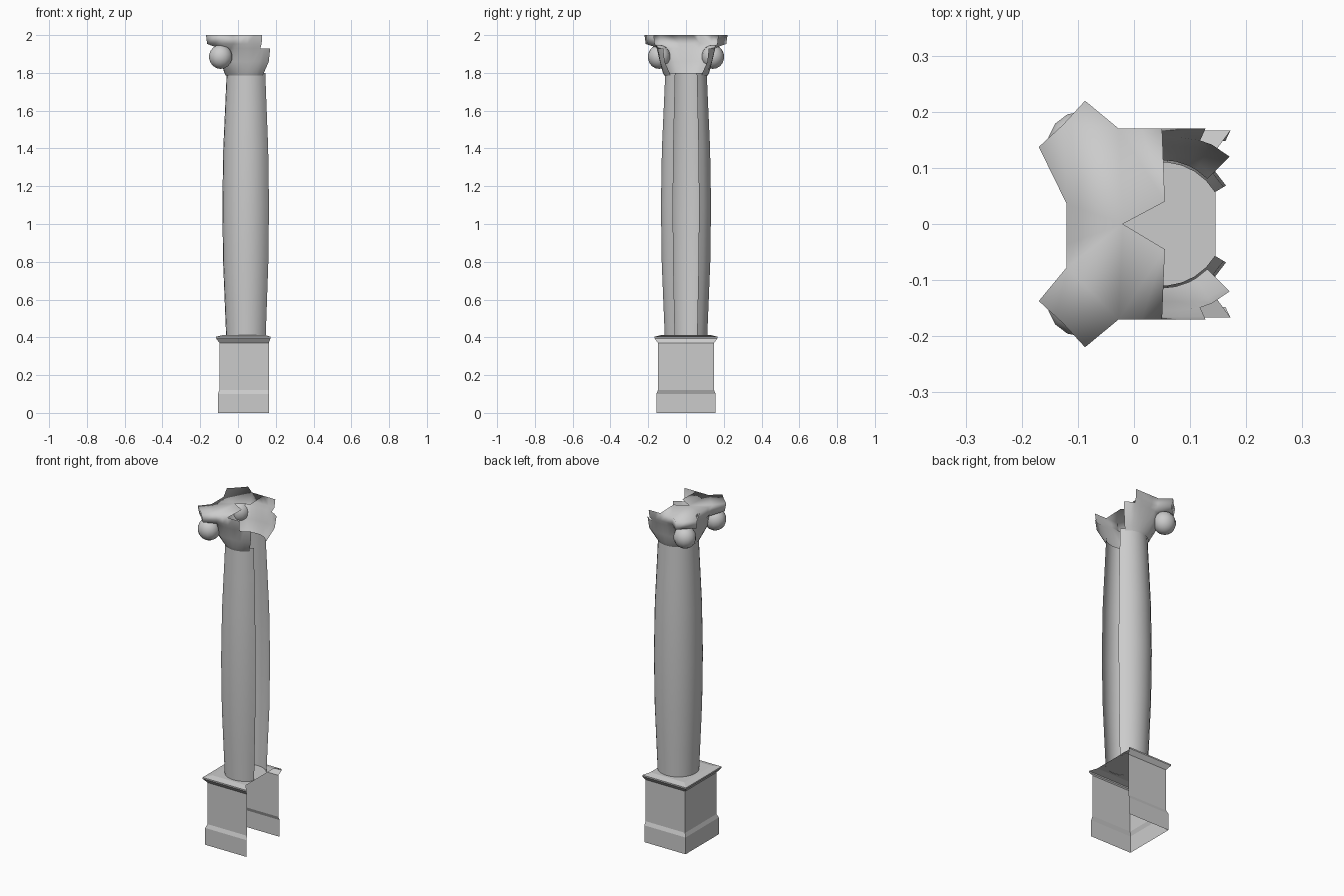
import bpy, bmesh, math

if "Cube" in bpy.data.objects:
    bpy.data.objects.remove(bpy.data.objects["Cube"])

AXIS = 0.05  # x of the column's centre line

stone = bpy.data.materials.new("grey stone")
stone.use_nodes = True
colour = (0.6, 0.6, 0.6, 1)
stone.diffuse_color = colour
stone.node_tree.nodes["Principled BSDF"].inputs["Base Color"].default_value = colour


def finish(bm, name, angle=None):
    """Turn a bmesh into an object, smooth below the given angle."""
    mesh = bpy.data.meshes.new(name)
    bm.to_mesh(mesh)
    bm.free()
    mesh.materials.append(stone)
    obj = bpy.data.objects.new(name, mesh)
    bpy.context.collection.objects.link(obj)
    if angle:
        bpy.ops.object.select_all(action='DESELECT')
        bpy.context.view_layer.objects.active = obj
        obj.select_set(True)
        bpy.ops.object.shade_smooth_by_angle(angle=math.radians(angle))
    return obj


def polar(r, degrees, z):
    a = math.radians(degrees)
    return (AXIS + r * math.cos(a), r * math.sin(a), z)


def loft(bm, rows, keep=lambda row, col: True):
    """Bridge neighbouring rows of points with quads."""
    grid = [[bm.verts.new(p) for p in row] for row in rows]
    for i in range(len(grid) - 1):
        for j in range(len(grid[0]) - 1):
            if keep(i, j):
                bm.faces.new((grid[i][j], grid[i][j + 1],
                              grid[i + 1][j + 1], grid[i + 1][j]))
    return grid


# Pedestal: moulded walls on three sides, open on +x, with a top plate
profile = [(0.157, 0, 0.165), (0.157, 0.1, 0.165), (0.148, 0.122, 0.163),
           (0.148, 0.37, 0.163), (0.167, 0.395, 0.172), (0.167, 0.403, 0.172),
           (0.13, 0.412, 0.145)]
bm = bmesh.new()
rows = [[(end, h, z), (AXIS - h, h, z), (AXIS - h, -h, z), (end, -h, z)]
        for h, z, end in profile]
walls = loft(bm, rows)
bm.faces.new(walls[-1])
finish(bm, "pedestal")

# Shaft: swelling tube with a missing strip on +x
GAP, SIDES = 31, 22
swell = [(0.41, 0.113), (0.58, 0.12), (0.8, 0.129), (1.1, 0.133),
         (1.4, 0.128), (1.62, 0.118), (1.8, 0.11)]
bm = bmesh.new()
loft(bm, [[polar(r, GAP + (360 - 2 * GAP) * k / SIDES, z)
           for k in range(SIDES + 1)] for z, r in swell])
finish(bm, "shaft", 40)

# Capital: round bell growing into a slab with four blunt corner horns
quarter = [(0, 0.17), (12, 0.174), (24.5, 0.187), (32, 0.259), (45, 0.25),
           (58, 0.259), (65.5, 0.187), (78, 0.174)]
horned = [(a + 90 * q, r) for q in range(4) for a, r in quarter]
horned.append((360, quarter[0][1]))


def bell_ring(z, side, corner):
    return [polar(side + (corner - side) * math.sin(math.radians(2 * a)) ** 2, a, z)
            for a, r in horned]


rings = [bell_ring(1.785, 0.114, 0.114), bell_ring(1.805, 0.124, 0.126),
         bell_ring(1.86, 0.138, 0.16), bell_ring(1.93, 0.155, 0.17)]
rings += [[polar(r * s, a, z) for a, r in horned]
          for z, s in ((1.953, 0.97), (2.0, 1.0))]


def intact(row, col):
    mid = (horned[col][0] + horned[col + 1][0]) / 2
    return min(mid, 360 - mid) > (44 if row < 3 else 65)


bm = bmesh.new()
grid = loft(bm, rings, intact)
rim = [v for v, (a, r) in zip(grid[-1], horned) if 89 < a < 271]
notch = [bm.verts.new((x, y, 2.0)) for x, y in
         ((0.055, -0.045), (-0.02, 0), (0.055, 0.04))]
top = bm.faces.new(rim + notch)
bmesh.ops.triangulate(bm, faces=[top])
bmesh.ops.delete(bm, geom=[v for v in bm.verts if not v.link_faces], context='VERTS')
finish(bm, "capital", 100)

# Round scrolls under the two whole horns
for side, label in ((-1, "front"), (1, "back")):
    bm = bmesh.new()
    bmesh.ops.create_uvsphere(bm, u_segments=14, v_segments=9, radius=1)
    bmesh.ops.scale(bm, vec=(0.063, 0.06, 0.064), verts=bm.verts)
    bmesh.ops.translate(bm, vec=(-0.092, 0.142 * side, 1.885), verts=bm.verts)
    finish(bm, label + "_scroll", 60)
